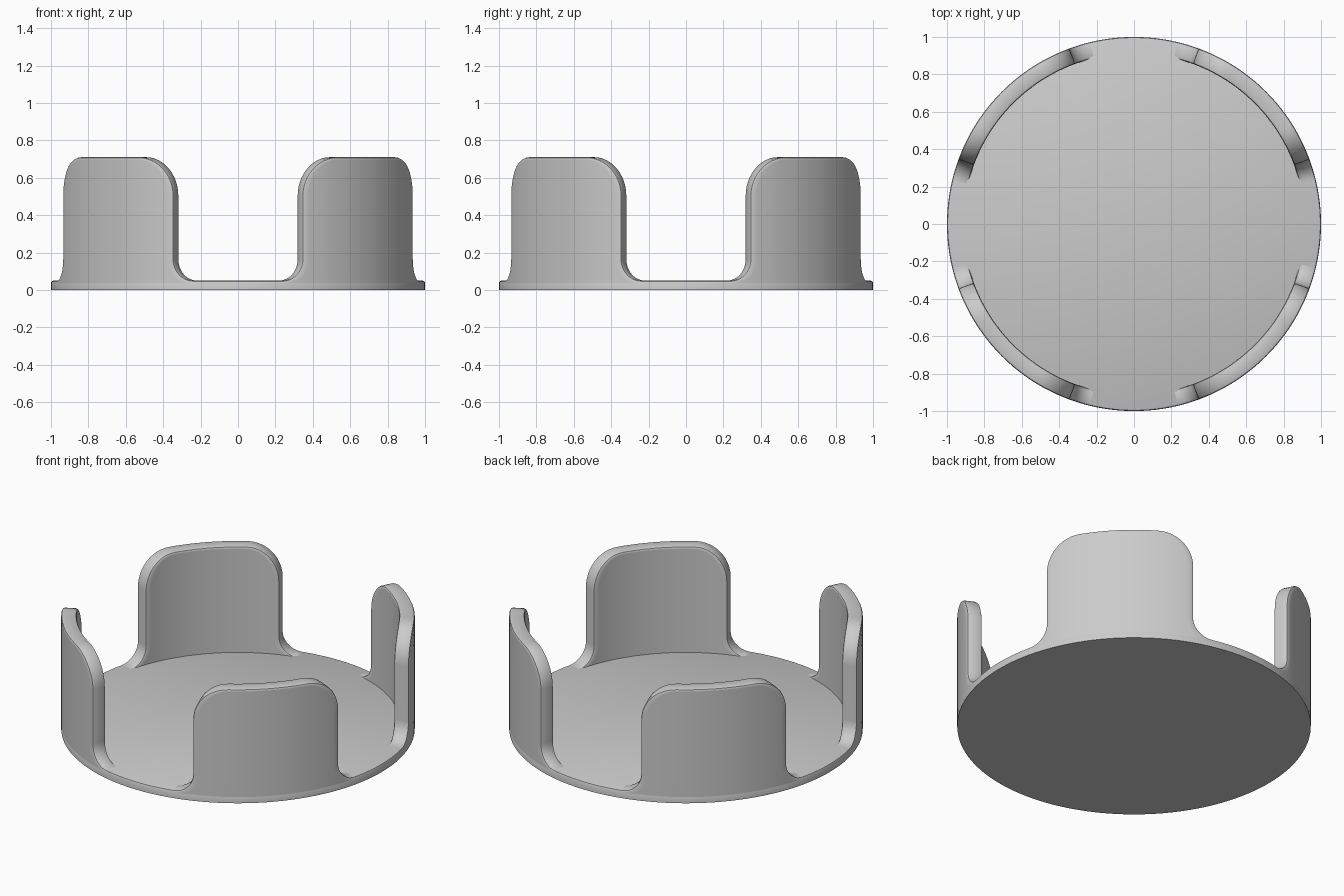
import bpy, bmesh
from math import sin, cos, pi, radians

cube = bpy.data.objects.get("Cube")
if cube:
    bpy.data.objects.remove(cube)

FLOOR, TOP = 0.05, 0.71          # floor height, wall height
INNER, OUTER = 0.912, 1.0        # wall radii
HALF = radians(24.8)             # half the wall's sweep
FOOT, CORNER = 0.115, 0.205      # root fillet and top corner radii
EDGE = 0.012                     # softened edge width
STEPS, COLS = 12, 32

grey = bpy.data.materials.new("light_grey")
grey.use_nodes = True
colour = (0.6, 0.6, 0.6, 1)
grey.diffuse_color = colour
grey.node_tree.nodes["Principled BSDF"].inputs["Base Color"].default_value = colour


def finish(name, bm):
    bmesh.ops.recalc_face_normals(bm, faces=bm.faces)
    mesh = bpy.data.meshes.new(name)
    bm.to_mesh(mesh)
    bm.free()
    mesh.materials.append(grey)
    obj = bpy.data.objects.new(name, mesh)
    bpy.context.collection.objects.link(obj)
    bpy.ops.object.select_all(action='DESELECT')
    bpy.context.view_layer.objects.active = obj
    obj.select_set(True)
    bpy.ops.object.shade_smooth_by_angle(angle=radians(35))
    return obj


def half_outline(inset):
    """Rows of (half sweep, height) from the flared root to the rounded top."""
    quarter = [i / STEPS * pi / 2 for i in range(STEPS + 1)]
    foot, corner = FOOT + inset, CORNER - inset
    root = [(HALF + FOOT - foot * sin(t), FLOOR + FOOT - foot * cos(t)) for t in quarter]
    head = [(HALF - CORNER + corner * cos(t), TOP - CORNER + corner * sin(t)) for t in quarter]
    return root + head


def build_wall(name, middle):
    bm = bmesh.new()
    # Layers through the thickness, with rounded inner and outer edges
    layers = [(OUTER, EDGE), (OUTER - 0.3 * EDGE, 0.3 * EDGE), (OUTER - EDGE, 0),
              (INNER + EDGE, 0), (INNER + 0.3 * EDGE, 0.3 * EDGE), (INNER, EDGE)]
    loops = []
    for n, (radius, inset) in enumerate(layers):
        rows = half_outline(inset)
        skin = n in (0, len(layers) - 1)
        grid = []
        for r, (sweep, z) in enumerate(rows):
            row = []
            for c in range(COLS + 1):
                border = r in (0, len(rows) - 1) or c in (0, COLS)
                a = middle + sweep * (2 * c / COLS - 1)
                row.append(bm.verts.new((radius * cos(a), radius * sin(a), z))
                           if skin or border else None)
            grid.append(row)
        if skin:
            for low, high in zip(grid, grid[1:]):
                for c in range(COLS):
                    bm.faces.new((low[c], low[c + 1], high[c + 1], high[c]))
        loops.append(grid[0][:-1] + [row[-1] for row in grid[:-1]]
                     + grid[-1][:0:-1] + [row[0] for row in grid[:0:-1]])
    # Strips joining the layers around the border
    for a, b in zip(loops, loops[1:]):
        for i in range(len(a)):
            j = (i + 1) % len(a)
            bm.faces.new((a[i], a[j], b[j], b[i]))
    return finish(name, bm)


def build_base():
    bm = bmesh.new()
    profile = [(OUTER, 0), (OUTER, FLOOR - EDGE),
               (OUTER - 0.3 * EDGE, FLOOR - 0.3 * EDGE), (OUTER - EDGE, FLOOR)]
    count = 160
    rings = [[bm.verts.new((r * cos(2 * pi * i / count), r * sin(2 * pi * i / count), z))
              for i in range(count)] for r, z in profile]
    for low, high in zip(rings, rings[1:]):
        for i in range(count):
            j = (i + 1) % count
            bm.faces.new((low[i], low[j], high[j], high[i]))
    bm.faces.new(rings[0])
    bm.faces.new(rings[-1])
    return finish("base_disc", bm)


build_base()
for k, side in enumerate(("back_left", "back_right", "front_right", "front_left")):
    build_wall("wall_" + side, pi / 4 + k * pi / 2)
